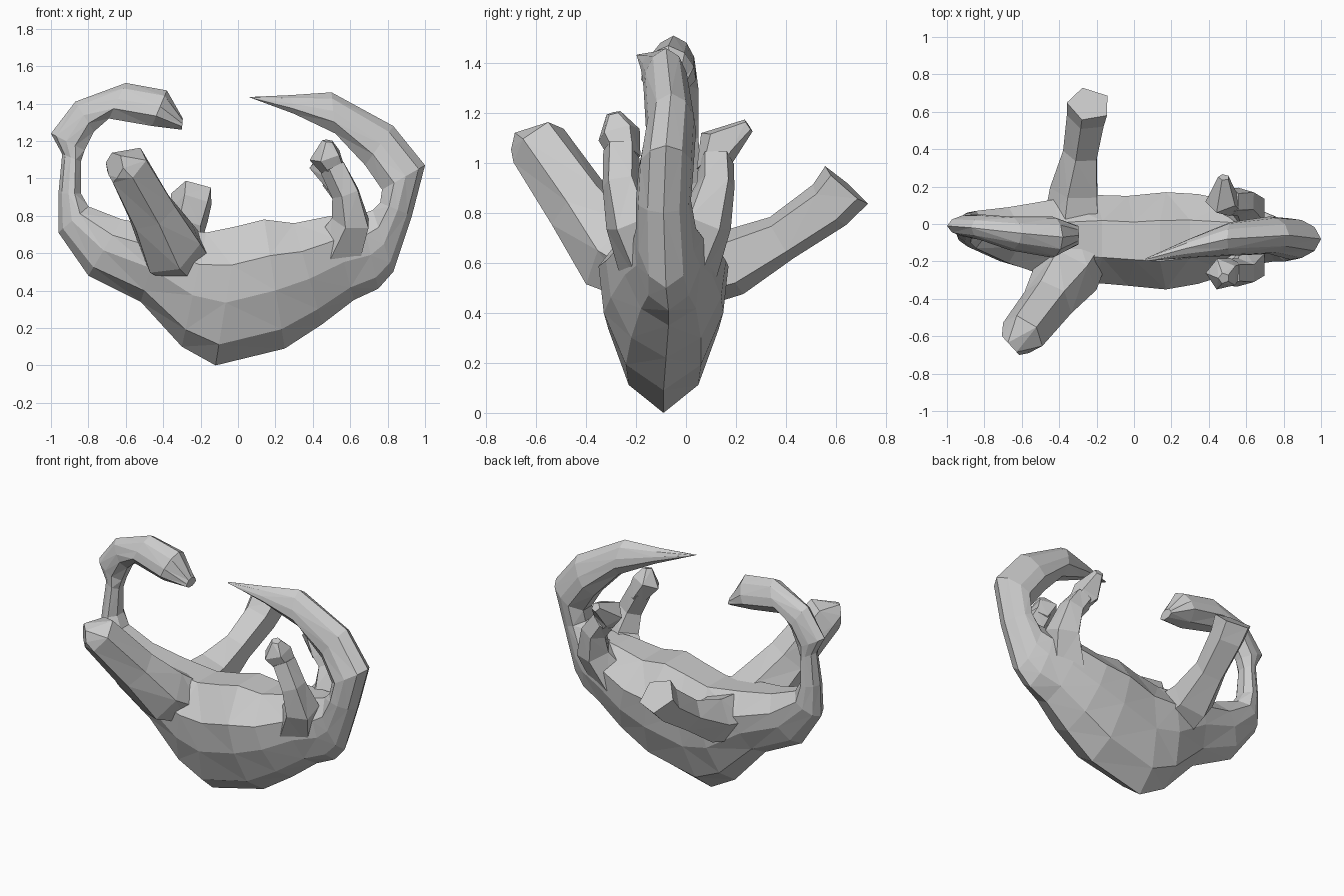
import bpy, bmesh, math
from mathutils import Vector


def loft(name, rings):
    """Skin a list of equal-sized rings, cap the ends, keep flat triangles."""
    bm = bmesh.new()
    loops = [[bm.verts.new(p) for p in ring] for ring in rings]
    n = len(loops[0])
    for a, b in zip(loops, loops[1:]):
        for i in range(n):
            j = (i + 1) % n
            bm.faces.new((a[i], a[j], b[j], b[i]))
    bm.faces.new(loops[0][::-1])
    bm.faces.new(loops[-1])
    bmesh.ops.triangulate(bm, faces=bm.faces[:])
    bmesh.ops.recalc_face_normals(bm, faces=bm.faces[:])
    mesh = bpy.data.meshes.new(name)
    bm.to_mesh(mesh)
    bm.free()
    obj = bpy.data.objects.new(name, mesh)
    bpy.context.collection.objects.link(obj)
    return obj


def limb(name, path, sides=6, twist=0.3):
    """Faceted tube along points (x, y, z, radius)."""
    pts = [Vector(p[:3]) for p in path]
    rings = []
    for k, p in enumerate(path):
        d = (pts[min(k + 1, len(pts) - 1)] - pts[max(k - 1, 0)]).normalized()
        u = d.cross(Vector((1, 0, 0))).normalized()
        v = d.cross(u)
        rings.append([pts[k] + p[3] * (u * math.cos(a) + v * math.sin(a))
                      for a in (twist + 2 * math.pi * i / sides for i in range(sides))])
    return loft(name, rings)


# cross-section with a ridged back: (width factor, position from back to belly)
SECTION = [(0, 0), (0.58, 0.15), (0.92, 0.45), (1, 0.72), (0.42, 1),
           (-0.42, 1), (-1, 0.72), (-0.92, 0.45), (-0.58, 0.15)]


def strip(name, stations):
    """Stations: outer x, z, inner x, z, centre y, half width."""
    return loft(name, [[(ox + (ix - ox) * t, cy + w * hw, oz + (iz - oz) * t)
                        for w, t in SECTION]
                       for ox, oz, ix, iz, cy, hw in stations])


# head, neck, body and curled tail as one continuous skin
neck = [
    (-0.295, 1.32, -0.30, 1.26, -0.06, 0.05),
    (-0.38, 1.47, -0.46, 1.28, -0.07, 0.11),
    (-0.60, 1.51, -0.69, 1.32, -0.05, 0.09),
    (-0.87, 1.41, -0.77, 1.25, -0.02, 0.07),
    (-1.00, 1.24, -0.82, 1.15, -0.01, 0.06),
    (-0.94, 1.13, -0.84, 1.09, -0.01, 0.06),
    (-0.96, 0.92, -0.84, 0.92, -0.02, 0.08),
]
body = [
    (-0.96, 0.71, -0.80, 0.85, -0.03, 0.10),
    (-0.80, 0.48, -0.62, 0.78, -0.06, 0.15),
    (-0.52, 0.34, -0.40, 0.74, -0.08, 0.21),
    (-0.30, 0.10, -0.17, 0.71, -0.08, 0.235),
    (-0.12, 0.00, 0.00, 0.745, -0.09, 0.24),
    (0.25, 0.09, 0.14, 0.78, -0.09, 0.26),
    (0.45, 0.22, 0.30, 0.76, -0.08, 0.24),
    (0.62, 0.35, 0.50, 0.80, -0.07, 0.19),
]
tail = [
    (0.75, 0.41, 0.66, 0.81, -0.07, 0.14),
    (0.83, 0.50, 0.72, 0.83, -0.08, 0.12),
    (0.93, 0.80, 0.76, 0.87, -0.09, 0.11),
    (1.00, 1.07, 0.77, 0.94, -0.08, 0.11),
    (0.83, 1.28, 0.68, 1.07, -0.06, 0.10),
    (0.50, 1.46, 0.52, 1.24, -0.08, 0.09),
    (0.28, 1.445, 0.30, 1.345, -0.13, 0.05),
    (0.06, 1.435, 0.07, 1.43, -0.19, 0.008),
]
strip("head_body_tail", neck + body + tail)

# front legs, splayed differently on each side
limb("front_leg_near", [(-0.27, -0.12, 0.56, 0.15), (-0.36, -0.27, 0.63, 0.18),
                        (-0.46, -0.42, 0.82, 0.14), (-0.595, -0.59, 1.07, 0.125),
                        (-0.66, -0.65, 1.07, 0.07)])
limb("front_leg_far", [(-0.32, 0.02, 0.57, 0.16), (-0.31, 0.18, 0.60, 0.14),
                       (-0.28, 0.38, 0.70, 0.10), (-0.25, 0.57, 0.83, 0.11),
                       (-0.24, 0.64, 0.91, 0.12)], sides=5)

# hind legs: thigh, knee and foot on each side of the body
for side, name, lift, toe in ((-1, "near", 0.0, 0.22), (1, "far", -0.05, 0.32)):
    cy = -0.07
    limb("hind_leg_" + name, [(0.53, cy + side * 0.06, 0.60, 0.15),
                              (0.61, cy + side * 0.15, 0.77, 0.11),
                              (0.58, cy + side * 0.19, 0.92, 0.08),
                              (0.51, cy + side * 0.19, 1.06 + lift, 0.075)], sides=5)
    limb("hind_foot_" + name, [(0.53, cy + side * 0.17, 1.02 + lift, 0.06),
                               (0.47, cy + side * 0.20, 1.12 + lift, 0.09),
                               (0.48, cy + side * toe, 1.20 + lift, 0.03)], sides=5)
